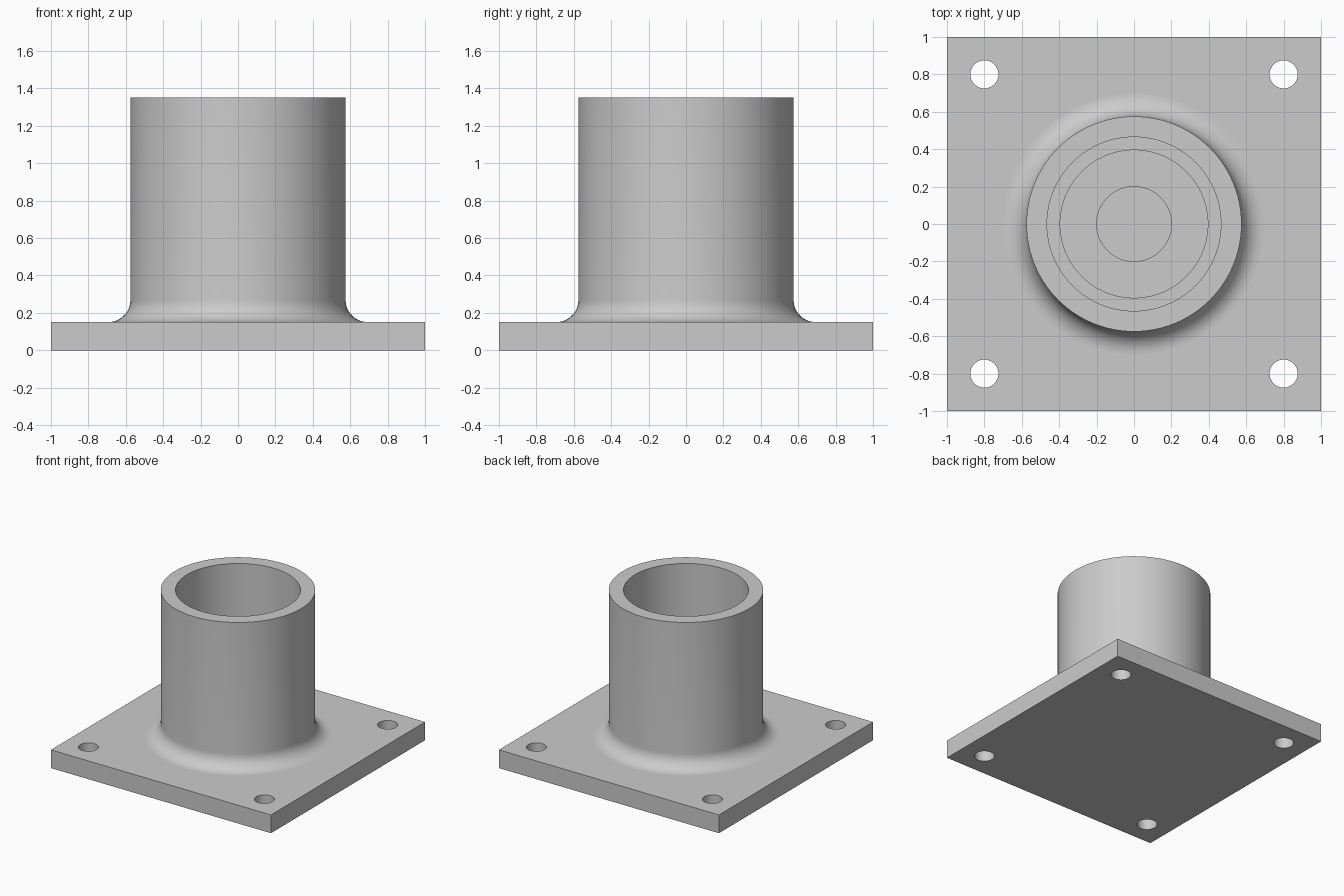
import bpy
import bmesh
import math

cube = bpy.data.objects.get("Cube")
if cube:
    bpy.data.objects.remove(cube, do_unlink=True)

PLATE_TOP, RIM = 0.15, 1.35
OUTER, BORE, STEP, RECESS = 0.575, 0.465, 0.395, 0.2
FILLET = 0.12
SEGMENTS = 96

steel = bpy.data.materials.new("plain_grey")
steel.use_nodes = True
steel.diffuse_color = (0.6, 0.6, 0.6, 1)
steel.node_tree.nodes["Principled BSDF"].inputs["Base Color"].default_value = (0.6, 0.6, 0.6, 1)


def activate(obj):
    bpy.ops.object.select_all(action="DESELECT")
    obj.select_set(True)
    bpy.context.view_layer.objects.active = obj


def smooth(obj):
    activate(obj)
    bpy.ops.object.shade_smooth_by_angle(angle=math.radians(30))


def lathe(name, profile):
    """Revolve a closed (radius, height) profile around z."""
    bm = bmesh.new()
    verts = [bm.verts.new((r, 0, z)) for r, z in profile]
    edges = [bm.edges.new((a, b)) for a, b in zip(verts, verts[1:] + verts[:1])]
    bmesh.ops.spin(bm, geom=verts + edges, cent=(0, 0, 0), axis=(0, 0, 1),
                   angle=math.tau, steps=SEGMENTS, use_merge=False)
    bmesh.ops.remove_doubles(bm, verts=bm.verts, dist=1e-4)
    bmesh.ops.recalc_face_normals(bm, faces=bm.faces)
    mesh = bpy.data.meshes.new(name)
    bm.to_mesh(mesh)
    bm.free()
    obj = bpy.data.objects.new(name, mesh)
    bpy.context.collection.objects.link(obj)
    mesh.materials.append(steel)
    smooth(obj)
    return obj


def drill(target, x, y, radius, bottom):
    """Cut a round hole from above the plate down to the given height."""
    top = PLATE_TOP + 0.1
    bpy.ops.mesh.primitive_cylinder_add(vertices=64, radius=radius, depth=top - bottom,
                                        location=(x, y, (top + bottom) / 2))
    cutter = bpy.context.object
    cutter.name = "hole_cutter"
    cutter.hide_render = True
    cutter.data.materials.append(steel)
    activate(target)
    cut = target.modifiers.new("hole", "BOOLEAN")
    cut.operation = "DIFFERENCE"
    cut.solver = "EXACT"
    cut.object = cutter
    bpy.ops.object.modifier_apply(modifier=cut.name)
    bpy.data.objects.remove(cutter, do_unlink=True)


# Square base plate with four bolt holes and a central recess
bpy.ops.mesh.primitive_cube_add(size=1, location=(0, 0, PLATE_TOP / 2))
plate = bpy.context.object
plate.name = "base_plate"
plate.scale = (2, 2, PLATE_TOP)
bpy.ops.object.transform_apply(location=True, rotation=False, scale=True)
plate.data.materials.append(steel)
for x in (-0.8, 0.8):
    for y in (-0.8, 0.8):
        drill(plate, x, y, 0.075, -0.1)
drill(plate, 0, 0, RECESS, 0.08)
smooth(plate)

# Hollow socket with a stepped bore and a filleted foot
fillet = []
for i in range(13):
    a = math.pi + i / 12 * math.pi / 2
    fillet.append((OUTER + FILLET + FILLET * math.cos(a),
                   PLATE_TOP + FILLET + FILLET * math.sin(a)))
socket = [(STEP, 0.12), (STEP, 0.3), (BORE, 0.3), (BORE, RIM), (OUTER, RIM)]
lathe("socket_tube", socket + fillet + [(OUTER, 0.12)])
